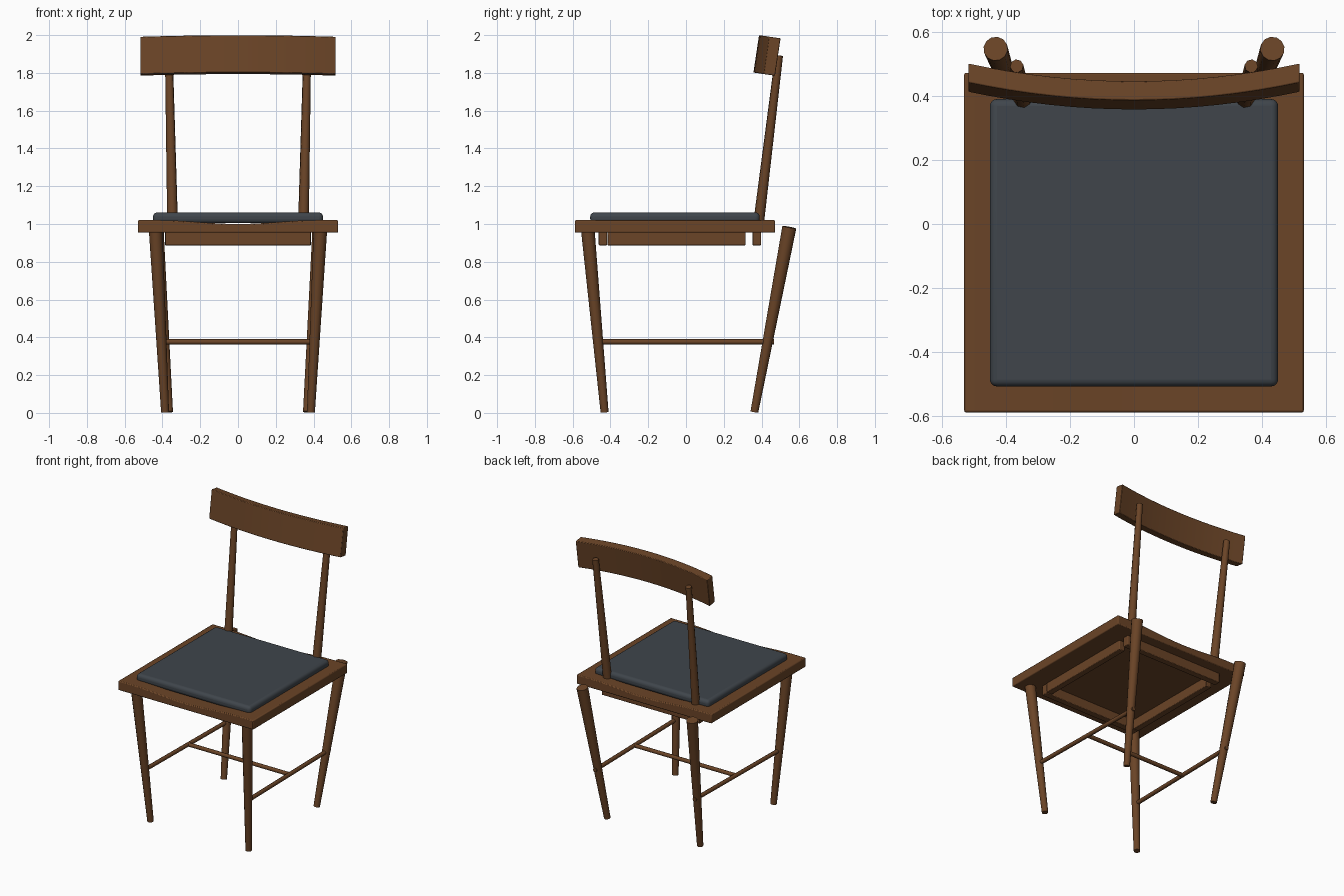
import bpy, bmesh, math
from mathutils import Vector, Matrix

if "Cube" in bpy.data.objects:
    bpy.data.objects.remove(bpy.data.objects["Cube"])


def material(name, color):
    m = bpy.data.materials.new(name)
    m.diffuse_color = (*color, 1)
    m.use_nodes = True
    m.node_tree.nodes["Principled BSDF"].inputs["Base Color"].default_value = m.diffuse_color
    return m


WOOD = material("walnut wood", (0.145, 0.058, 0.020))
PAD = material("slate upholstery", (0.050, 0.060, 0.071))


def finish(name, bm, mat, bevel=0, segments=2, angle=35):
    bmesh.ops.recalc_face_normals(bm, faces=bm.faces)
    me = bpy.data.meshes.new(name)
    bm.to_mesh(me)
    bm.free()
    ob = bpy.data.objects.new(name, me)
    bpy.context.collection.objects.link(ob)
    me.materials.append(mat)
    if bevel:
        mod = ob.modifiers.new("bevel", 'BEVEL')
        mod.width, mod.segments = bevel, segments
        mod.limit_method, mod.angle_limit = 'ANGLE', math.radians(40)
    bpy.ops.object.select_all(action='DESELECT')
    ob.select_set(True)
    bpy.context.view_layer.objects.active = ob
    bpy.ops.object.shade_smooth_by_angle(angle=math.radians(angle))
    return ob


def rod(name, a, b, r1, r2, sides, angle=50):
    """Tapered round bar from a to b."""
    a, b = Vector(a), Vector(b)
    d = b - a
    bm = bmesh.new()
    mat = Matrix.Translation((a + b) / 2) @ d.to_track_quat('Z', 'Y').to_matrix().to_4x4()
    bmesh.ops.create_cone(bm, cap_ends=True, segments=sides, radius1=r1,
                          radius2=r2, depth=d.length, matrix=mat)
    return finish(name, bm, WOOD, angle=angle)


def box(name, lo, hi, mat, bevel=0, segments=2):
    lo, hi = Vector(lo), Vector(hi)
    bm = bmesh.new()
    bmesh.ops.create_cube(bm, size=1, matrix=Matrix.Translation((lo + hi) / 2)
                          @ Matrix.Diagonal((*(hi - lo), 1)))
    return finish(name, bm, mat, bevel, segments)


def extrude_profile(name, pts, vec, bevel):
    bm = bmesh.new()
    f = bm.faces.new([bm.verts.new(p) for p in pts])
    g = bmesh.ops.extrude_face_region(bm, geom=[f])
    bmesh.ops.translate(bm, vec=vec, verts=[v for v in g["geom"] if isinstance(v, bmesh.types.BMVert)])
    return finish(name, bm, WOOD, bevel)


# Seat: slab whose top dips gently in the middle
N = 16
top = []
for i in range(N + 1):
    x = 0.42 - 0.84 * i / N
    top.append((x, -0.588, 1.02 - 0.01 * (1 + math.cos(math.pi * x / 0.42))))
seat_pts = [(-0.53, -0.588, 1.02), (-0.53, -0.588, 0.954),
            (0.53, -0.588, 0.954), (0.53, -0.588, 1.02)] + top
extrude_profile("seat", seat_pts, (0, 1.06, 0), 0.006)

# Cushion
box("cushion", (-0.45, -0.507, 1.004), (0.45, 0.39, 1.061), PAD, 0.022, 4)

# Rails under the seat
box("front_rail", (-0.385, -0.462, 0.887), (0.385, -0.417, 0.96), WOOD, 0.004)
box("back_rail", (-0.385, 0.353, 0.887), (0.385, 0.398, 0.96), WOOD, 0.004)

for s, side in ((-1, "left"), (1, "right")):
    xs = sorted((s * 0.343, s * 0.387))
    box(side + "_rail", (xs[0], -0.415, 0.887), (xs[1], 0.315, 0.96), WOOD, 0.004)
    # Splayed legs
    rod(side + "_front_leg", (s * 0.386, -0.431, 0.003), (s * 0.436, -0.52, 0.97), 0.021, 0.036, 12)
    rod(side + "_back_leg", (s * 0.365, 0.362, 0.005), (s * 0.432, 0.547, 0.983), 0.021, 0.038, 12)
    # Backrest posts
    rod(side + "_back_post", (s * 0.346, 0.382, 0.985), (s * 0.366, 0.493, 1.892), 0.029, 0.021, 8)
    # Side stretcher
    rod(side + "_stretcher", (s * 0.406, -0.45, 0.376), (s * 0.391, 0.465, 0.376), 0.014, 0.014, 8)

# Stretcher joining the two sides
rod("cross_stretcher", (-0.398, 0.01, 0.376), (0.398, 0.01, 0.376), 0.014, 0.014, 8)

# Curved backrest, leaning back
tilt = math.radians(8.5)
up = Vector((0, math.sin(tilt), math.cos(tilt)))
back = Vector((0, math.cos(tilt), -math.sin(tilt)))
origin = Vector((0, 0.357, 1.802))


def arc(offset):
    xs = [-0.517 + 1.034 * i / N for i in range(N + 1)]
    return [origin + Vector((x, 0, 0)) + back * (offset + 0.056 * (x / 0.517) ** 2) for x in xs]


extrude_profile("backrest", arc(0) + arc(0.06)[::-1], up * 0.2, 0.004)
